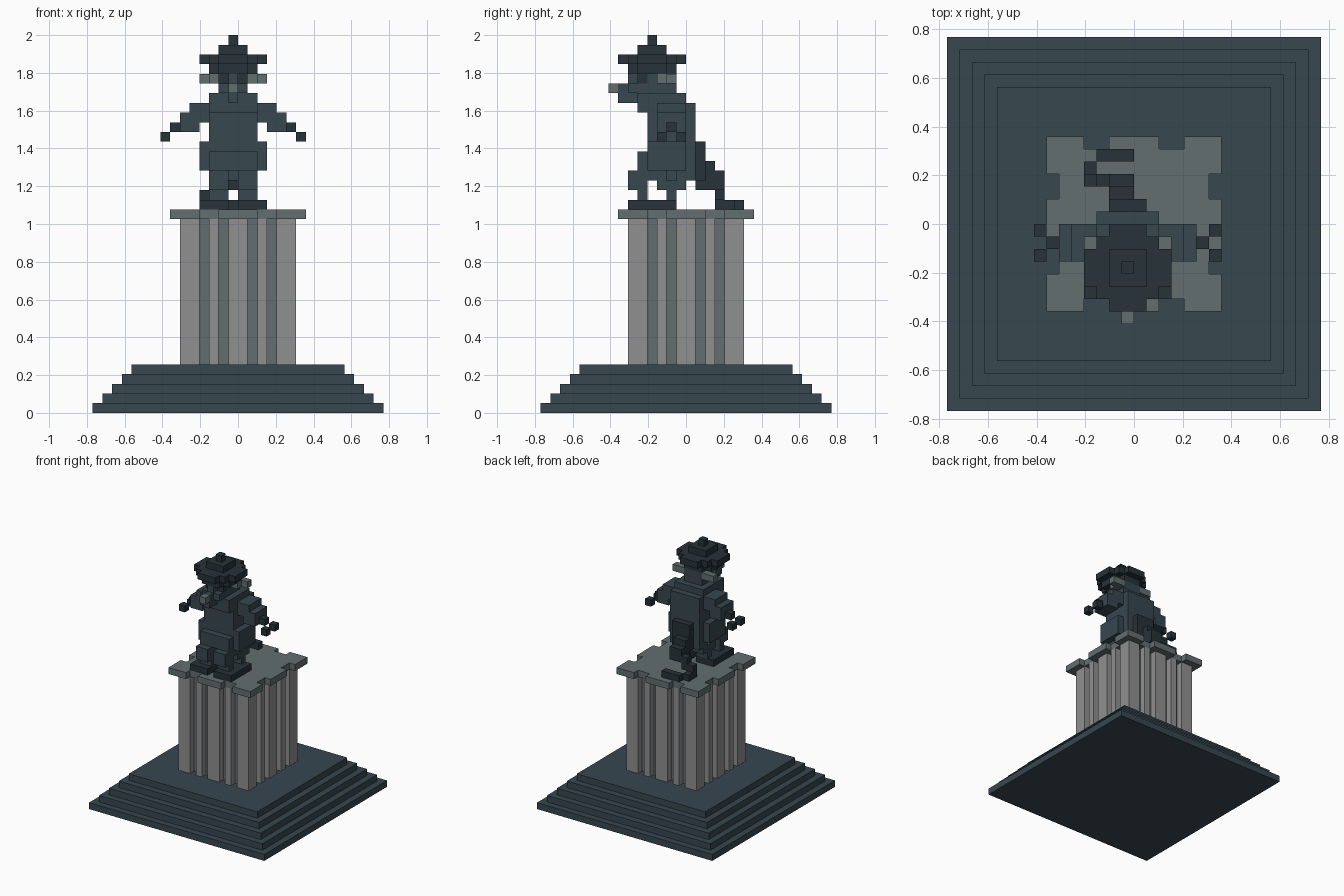
import bpy
import bmesh
from mathutils import Vector

if "Cube" in bpy.data.objects:
    bpy.data.objects.remove(bpy.data.objects["Cube"])

V = 2 / 39  # size of one block


def material(name, code):
    rgb = [int(code[i:i + 2], 16) / 255 for i in (0, 2, 4)]
    col = [c / 12.92 if c <= 0.04045 else ((c + 0.055) / 1.055) ** 2.4 for c in rgb] + [1]
    m = bpy.data.materials.new(name)
    m.use_nodes = True
    m.diffuse_color = col
    m.node_tree.nodes["Principled BSDF"].inputs["Base Color"].default_value = col
    return m


SLATE = material("slate_blue", "37474F")
DARK = material("dark_slate", "263238")
STONE = material("grey_green_stone", "636E6F")
PALE = material("pale_stone", "919090")

cells = {}   # block position -> part name
looks = {}   # part name -> material


def fill(part, mat, xs, ys, zs):
    """Fill an inclusive range of blocks with a part; later parts replace earlier ones."""
    looks[part] = mat
    for x in range(xs[0], xs[1] + 1):
        for y in range(ys[0], ys[1] + 1):
            for z in range(zs[0], zs[1] + 1):
                cells[x, y, z] = part


def pair(part, mat, xs, ys, zs):
    """Fill a range and its mirror image about the figure's centre block, x = -1."""
    fill("left_" + part, mat, xs, ys, zs)
    fill("right_" + part, mat, (-2 - xs[1], -2 - xs[0]), ys, zs)


def disc(part, mat, z, rows):
    """Rounded layer about (-1, -4): rows[i] is the half width at distance i."""
    for d, half in enumerate(rows):
        for y in (-4 - d, -4 + d):
            fill(part, mat, (-1 - half, -1 + half), (y, y), (z, z))


# Stepped base
for i in range(5):
    r = 14 - i
    fill("stepped_base", SLATE, (-r - 1, r), (-r - 1, r), (i, i))

# Fluted column: core with strips and corner posts standing out one block
fill("column_core", STONE, (-5, 4), (-5, 4), (5, 19))
for a, b in ((-6, -5), (-3, -3), (-1, 0), (2, 2), (4, 5)):
    for side in (-6, 5):
        fill("column_flutes", PALE, (a, b), (side, side), (5, 19))
        fill("column_flutes", PALE, (side, side), (a, b), (5, 19))

# Notched capital
fill("capital", STONE, (-7, 6), (-7, 6), (20, 20))
for side in (-7, 6):
    for k in (-4, -3, 2, 3):
        cells.pop((k, side, 20))
        cells.pop((side, k, 20))

# Feet and bent legs
pair("foot", DARK, (0, 2), (-6, -2), (21, 21))
pair("leg", SLATE, (0, 1), (-5, -5), (22, 22))
pair("leg", SLATE, (0, 1), (-2, -2), (22, 22))
pair("leg", SLATE, (0, 1), (-6, -5), (23, 23))
pair("leg", SLATE, (0, 1), (-3, -1), (23, 23))
pair("leg", SLATE, (0, 1), (-6, -3), (24, 24))
pair("leg", SLATE, (0, 1), (-1, 0), (24, 24))
pair("leg", SLATE, (2, 2), (-4, -1), (25, 27))

# Torso, leaning forward to the neck
fill("torso", SLATE, (-1, -1), (-4, -1), (24, 24))
fill("torso", SLATE, (-3, 1), (-5, 0), (25, 26))
fill("torso", SLATE, (-3, 1), (-4, 0), (27, 30))
fill("torso", SLATE, (-3, 1), (-5, 0), (31, 31))
fill("torso", SLATE, (-3, 1), (-5, -1), (32, 32))

# Arms with clawed hands
pair("arm", SLATE, (2, 3), (-3, -1), (30, 31))
pair("arm", SLATE, (3, 4), (-3, -1), (29, 29))
pair("arm", SLATE, (4, 4), (-3, -1), (30, 30))
pair("hand", DARK, (5, 5), (-2, -2), (29, 29))
for y in (-3, -1):
    pair("hand", DARK, (6, 6), (y, y), (28, 28))

# Head, snout, eyes and ears
fill("head", SLATE, (-2, 0), (-6, -2), (33, 33))
fill("head", SLATE, (-2, 0), (-5, -2), (34, 34))
fill("head", SLATE, (-1, -1), (-6, -6), (34, 34))
fill("snout", SLATE, (-1, -1), (-7, -6), (32, 33))
fill("nose", STONE, (-1, -1), (-8, -8), (33, 33))
pair("eye", DARK, (0, 0), (-5, -5), (34, 34))
pair("ear", STONE, (1, 1), (-3, -2), (34, 34))
pair("ear", STONE, (2, 2), (-2, -2), (34, 34))

# Brimmed hat
disc("hat", DARK, 35, (2, 2, 1))
disc("hat", DARK, 36, (3, 3, 2, 1))
disc("hat", DARK, 37, (1, 1))
disc("hat", DARK, 38, (0,))

# Tail: down the back, then curling on the capital
for xs, ys, zs in (((-2, 0), (1, 1), (24, 27)), ((-1, -1), (1, 1), (23, 23)),
                   ((-2, -1), (2, 2), (23, 25)), ((-2, -1), (3, 3), (23, 24)),
                   ((-3, -3), (3, 3), (22, 23)), ((-4, -4), (3, 3), (21, 22)),
                   ((-4, -4), (4, 4), (21, 21)), ((-3, -1), (5, 5), (21, 21))):
    fill("tail", DARK, xs, ys, zs)


def build(part):
    """Make the outer skin of a part's blocks and merge its flat areas."""
    bm = bmesh.new()
    verts = {}
    for c in [c for c, p in cells.items() if p == part]:
        for axis in range(3):
            for s in (0, 1):
                n = list(c)
                n[axis] += 2 * s - 1
                if tuple(n) in cells:
                    continue
                corners = []
                for u, w in ((0, 0), (1, 0), (1, 1), (0, 1)):
                    p = list(c)
                    p[axis] += s
                    p[(axis + 1) % 3] += u
                    p[(axis + 2) % 3] += w
                    p = tuple(p)
                    if p not in verts:
                        verts[p] = bm.verts.new(Vector(p) * V)
                    corners.append(verts[p])
                bm.faces.new(corners if s else corners[::-1])
    bmesh.ops.dissolve_limit(bm, angle_limit=0.01, verts=bm.verts, edges=bm.edges)
    # Quads and triangles keep the ring-shaped areas clean
    bmesh.ops.triangulate(bm, faces=[f for f in bm.faces if len(f.verts) > 4])
    mesh = bpy.data.meshes.new(part)
    bm.to_mesh(mesh)
    bm.free()
    mesh.materials.append(looks[part])
    bpy.context.collection.objects.link(bpy.data.objects.new(part, mesh))


for part in looks:
    build(part)
